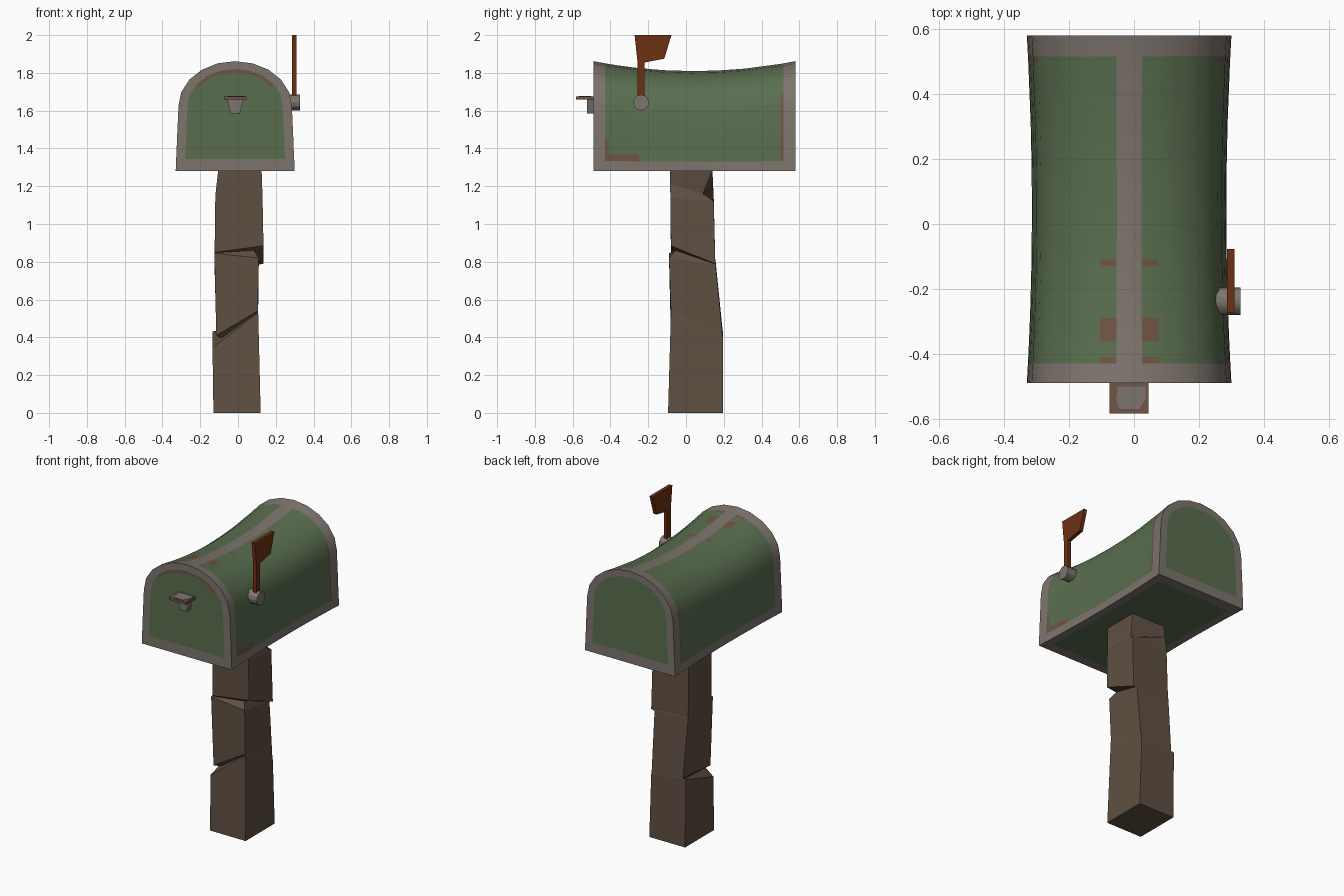
import bpy, math

if "Cube" in bpy.data.objects:
    bpy.data.objects.remove(bpy.data.objects["Cube"])

def mat(name, c):
    m = bpy.data.materials.new(name)
    m.diffuse_color = (*c, 1)
    m.use_nodes = True
    m.node_tree.nodes["Principled BSDF"].inputs["Base Color"].default_value = m.diffuse_color
    return m

GREEN = mat("green paint", (0.10, 0.155, 0.078))
GREY = mat("bare metal", (0.205, 0.175, 0.152))
RUST = mat("rust", (0.16, 0.088, 0.058))
WOOD = mat("weathered wood", (0.115, 0.08, 0.055))
RED = mat("flag red", (0.15, 0.03, 0.006))

def make(name, verts, faces, mats, idx=None):
    me = bpy.data.meshes.new(name)
    me.from_pydata(verts, [], faces)
    for m in mats:
        me.materials.append(m)
    if idx:
        me.polygons.foreach_set("material_index", idx)
    ob = bpy.data.objects.new(name, me)
    bpy.context.collection.objects.link(ob)
    return ob

def prism(name, poly, lo, hi, place, m):
    """Extrude a polygon from lo to hi; place(a, b, t) maps to xyz."""
    n = len(poly)
    v = [place(a, b, t) for t in (lo, hi) for a, b in poly]
    f = [list(range(n))[::-1], list(range(n, 2 * n))]
    f += [[i, (i + 1) % n, n + (i + 1) % n, n + i] for i in range(n)]
    ob = make(name, v, f, [m])
    fix_normals(ob)
    return ob

def fix_normals(ob):
    import bmesh
    bm = bmesh.new()
    bm.from_mesh(ob.data)
    bmesh.ops.recalc_face_normals(bm, faces=bm.faces)
    bm.to_mesh(ob.data)
    bm.free()

def smooth(ob):
    bpy.ops.object.select_all(action='DESELECT')
    ob.select_set(True)
    bpy.context.view_layer.objects.active = ob
    bpy.ops.object.shade_smooth_by_angle(angle=math.radians(30))

# --- mailbox body: sagging arched loft, painted by zone
CX, Z0 = -0.015, 1.28
half = [(0.265, 0), (0.315, 0), (0.313, 0.055), (0.311, 0.09), (0.308, 0.17)]
half += [(0.30 * math.cos(math.radians(a)), 0.345 + 0.237 * math.sin(math.radians(a)))
         for a in (0, 18, 36, 54, 72)]
half += [(0.04, 0.577), (0, 0.582)]
prof = half + [(-x, z) for x, z in half[-2::-1]]
n = len(prof)
ys = [-0.49, -0.43, -0.41, -0.36, -0.29, -0.25, -0.13, -0.11, 0.03,
      0.17, 0.31, 0.50, 0.515, 0.58]
verts, faces, idx = [], [], []
for y in ys:
    sag = 1 - ((y - 0.045) / 0.535) ** 2
    verts += [(CX + x * (1 - 0.05 * sag), y, Z0 + z * (1 - 0.09 * sag)) for x, z in prof]

def zone(x, z, y):
    ax = abs(x)
    if y < -0.43 or y > 0.515:
        return 1
    if z < 0.01:
        return 1 if ax > 0.265 else 0
    if z < 0.055 or ax < 0.04:
        return 1
    front_corner = (z < 0.09 and y < -0.25) or (z < 0.17 and y < -0.41)
    ridge = ax < 0.09 and z > 0.5 and (y < -0.41 or -0.36 < y < -0.29 or -0.13 < y < -0.11)
    back_edge = y > 0.50 and z < 0.4
    return 2 if (x > 0 and front_corner) or ridge or back_edge else 0

for j in range(len(ys) - 1):
    for i in range(n):
        k = (i + 1) % n
        faces.append([j * n + i, j * n + k, (j + 1) * n + k, (j + 1) * n + i])
        idx.append(zone((prof[i][0] + prof[k][0]) / 2, (prof[i][1] + prof[k][1]) / 2,
                        (ys[j] + ys[j + 1]) / 2))
# end panels: grey rim, thin rust ring near the top of the door, green centre
for y, base in ((ys[0], 0), (ys[-1], (len(ys) - 1) * n)):
    for s, lift in ((0.84, 0.063), (0.80, 0.068)):
        new = len(verts)
        verts += [(CX + x * s, y, Z0 + lift + z * (s - 0.02)) for x, z in prof]
        for i in range(n):
            k = (i + 1) % n
            faces.append([base + i, base + k, new + k, new + i])
            rusty = y < 0 and (prof[i][1] + prof[k][1]) / 2 > 0.5
            idx.append(1 if s == 0.84 else 2 if rusty else 0)
        base = new
    faces.append(list(range(base, base + n)))
    idx.append(0)
body = make("mailbox_body", verts, faces, [GREEN, GREY, RUST], idx)
fix_normals(body)
smooth(body)

# --- wooden post: four-cornered rings, with split notches cut into corners
# ring: x min, x max, y min, y max, then corner heights FL, FR, BR, BL
def ring(x0, x1, y0, y1, zs):
    return [(x0, y0, zs[0]), (x1, y0, zs[1]), (x1, y1, zs[2]), (x0, y1, zs[3])]

def notch(lower, upper, corner, p):
    mid = [tuple((a + b) / 2 for a, b in zip(u, v)) for u, v in zip(lower, upper)]
    mid[corner] = p
    return [lower, mid, upper]

rings = [ring(-0.13, 0.12, -0.095, 0.195, (0, 0, 0, 0))]
rings += notch(ring(-0.135, 0.107, -0.08, 0.195, (0.345, 0.53, 0.40, 0.43)),
               ring(-0.115, 0.105, -0.08, 0.194, (0.41, 0.54, 0.405, 0.435)),
               0, (-0.09, -0.04, 0.395))
rings += notch(ring(-0.125, 0.11, -0.09, 0.157, (0.845, 0.82, 0.785, 0.80)),
               ring(-0.124, 0.135, -0.08, 0.155, (0.85, 0.885, 0.79, 0.805)),
               1, (0.085, -0.055, 0.86))
rings += notch(ring(-0.12, 0.13, -0.083, 0.147, (1.15, 1.14, 1.12, 1.13)),
               ring(-0.105, 0.125, -0.085, 0.14, (1.285, 1.285, 1.285, 1.285)),
               2, (0.10, 0.09, 1.16))
pv = [p for r in rings for p in r]
pf = [[3, 2, 1, 0], [len(pv) - 4 + i for i in range(4)]]
for j in range(len(rings) - 1):
    for i in range(4):
        k = (i + 1) % 4
        pf.append([4 * j + i, 4 * j + k, 4 * j + 4 + k, 4 * j + 4 + i])
fix_normals(make("post", pv, pf, [WOOD]))

# --- signal flag with stem, and its pivot
side = lambda a, b, t: (t, a, b)
prism("flag_stem_and_flag", [(-0.257, 1.65), (-0.22, 1.65), (-0.22, 1.855), (-0.115, 1.875),
      (-0.077, 2.0), (-0.272, 2.0), (-0.257, 1.86)], 0.286, 0.309, side, RED)
circle = [(-0.238 + 0.042 * math.cos(i * math.pi / 6), 1.643 + 0.042 * math.sin(i * math.pi / 6))
          for i in range(12)]
smooth(prism("flag_pivot", circle, 0.24, 0.328, side, GREY))

# --- door handle: tapered bracket, rusty pull plate with worn top
front = lambda a, b, t: (a, t, b)
flat = lambda a, b, t: (a, b, t)
prism("handle_bracket", [(-0.04, 1.585), (0.01, 1.585), (0.028, 1.662), (-0.058, 1.662)],
      -0.525, -0.485, front, GREY)
prism("handle_plate", [(-0.075, -0.583), (0.045, -0.583), (0.045, -0.485), (-0.075, -0.485)],
      1.659, 1.675, flat, RUST)
prism("handle_worn_top", [(-0.045, -0.57), (0.015, -0.57), (0.035, -0.54), (0.035, -0.50),
      (-0.05, -0.50), (-0.055, -0.54)], 1.674, 1.677, flat, GREY)
